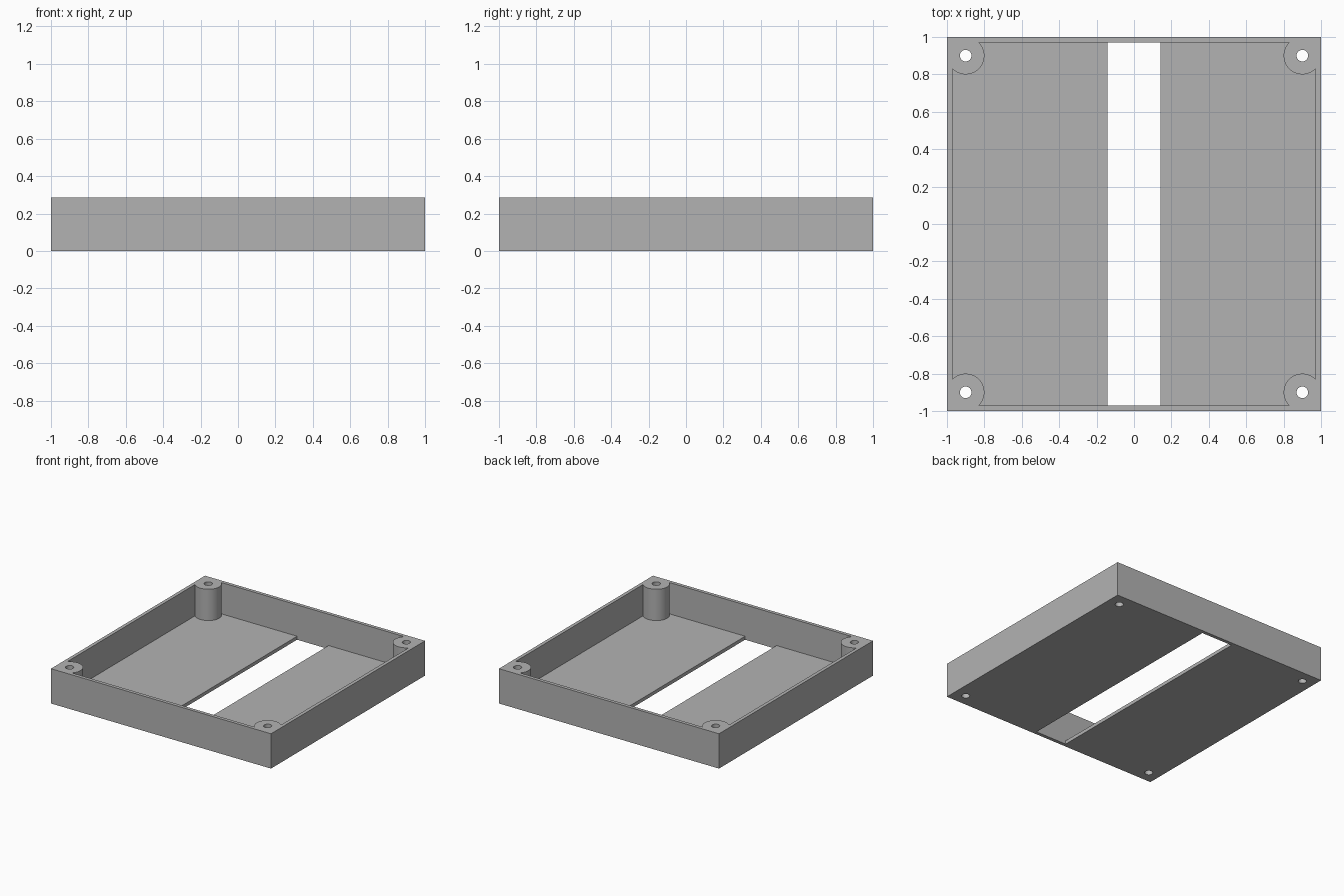
import bpy, bmesh, math

if "Cube" in bpy.data.objects:
    bpy.data.objects.remove(bpy.data.objects["Cube"], do_unlink=True)

HEIGHT = 0.286       # tray height
WALL = 0.0286        # wall and floor thickness
INNER = 1 - WALL     # half width of the cavity
SLOT = 0.143         # half width of the floor slot
POST = 0.9           # screw post centre
POST_R, HOLE_R = 0.1, 0.031

grey = bpy.data.materials.new("plain grey")
grey.use_nodes = True
colour = (0.45, 0.45, 0.45, 1)
grey.diffuse_color = colour
grey.node_tree.nodes["Principled BSDF"].inputs["Base Color"].default_value = colour


def prism(name, outline, z0, z1):
    """Extrude a counter-clockwise outline from z0 to z1."""
    bm = bmesh.new()
    base = bm.faces.new([bm.verts.new((x, y, z0)) for x, y in outline])
    top = bmesh.ops.extrude_face_region(bm, geom=[base])["geom"]
    verts = [v for v in top if isinstance(v, bmesh.types.BMVert)]
    bmesh.ops.translate(bm, verts=verts, vec=(0, 0, z1 - z0))
    bmesh.ops.recalc_face_normals(bm, faces=bm.faces)
    mesh = bpy.data.meshes.new(name)
    bm.to_mesh(mesh)
    bm.free()
    mesh.materials.append(grey)
    obj = bpy.data.objects.new(name, mesh)
    bpy.context.collection.objects.link(obj)
    return obj


def rectangle(hx, hy):
    return [(-hx, -hy), (hx, -hy), (hx, hy), (-hx, hy)]


def arc(cx, cy, r, a0, a1, steps):
    return [(cx + r * math.cos(a0 + (a1 - a0) * i / steps),
             cy + r * math.sin(a0 + (a1 - a0) * i / steps)) for i in range(steps + 1)]


def cut(target, cutter):
    mod = target.modifiers.new(cutter.name, 'BOOLEAN')
    mod.operation = 'DIFFERENCE'
    mod.solver = 'EXACT'
    mod.object = cutter
    bpy.context.view_layer.objects.active = target
    bpy.ops.object.modifier_apply(modifier=mod.name)
    bpy.data.objects.remove(cutter, do_unlink=True)


# Cavity outline: a square whose corners bulge inward around the screw posts
reach = math.acos((INNER - POST) / POST_R)
corner = arc(POST, POST, POST_R, -reach, reach - 1.5 * math.pi, 40)
outline = []
for quarter in range(4):
    for x, y in corner:
        for _ in range(quarter):
            x, y = -y, x
        outline.append((x, y))

# Tray body with cavity, floor slot and screw holes
tray = prism("tray", rectangle(1, 1), 0, HEIGHT)
cut(tray, prism("cavity", outline, WALL, HEIGHT + 0.1))
cut(tray, prism("floor_slot", rectangle(SLOT, INNER), -0.1, HEIGHT / 2))
for sx in (-1, 1):
    for sy in (-1, 1):
        ring = arc(sx * POST, sy * POST, HOLE_R, 0, 2 * math.pi, 32)[:-1]
        cut(tray, prism("screw_hole", ring, -0.1, HEIGHT + 0.1))

# Smooth round posts and holes, keep the box edges sharp
bpy.ops.object.select_all(action='DESELECT')
tray.select_set(True)
bpy.context.view_layer.objects.active = tray
bpy.ops.object.shade_smooth_by_angle(angle=math.radians(30))
